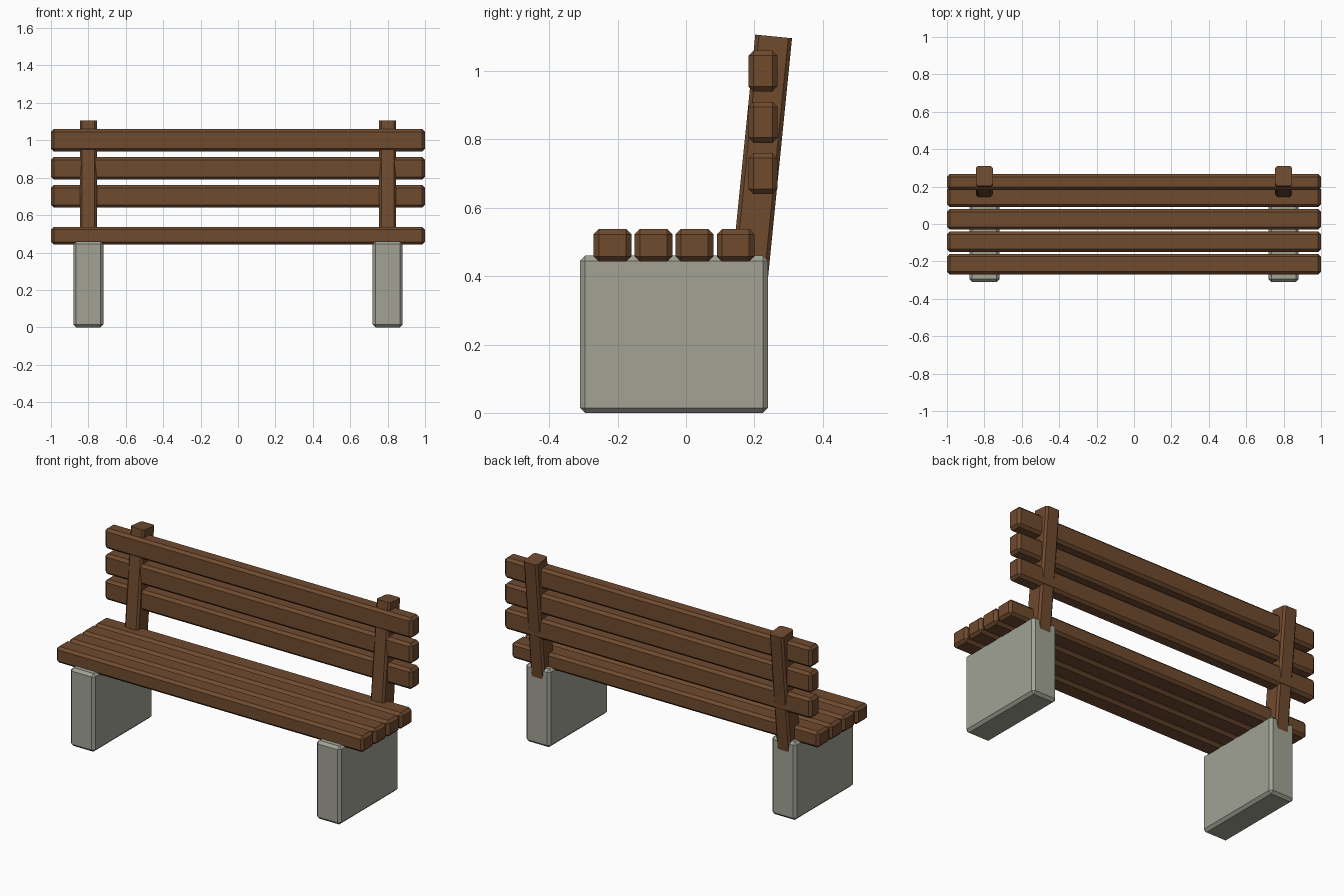
import bpy, bmesh
from mathutils import Matrix

if "Cube" in bpy.data.objects:
    bpy.data.objects.remove(bpy.data.objects["Cube"])


def material(name, rgb):
    m = bpy.data.materials.new(name)
    m.diffuse_color = (*rgb, 1)
    m.use_nodes = True
    m.node_tree.nodes["Principled BSDF"].inputs["Base Color"].default_value = m.diffuse_color
    return m


WOOD = material("brown wood", (0.16, 0.07, 0.028))
CONCRETE = material("grey concrete", (0.36, 0.365, 0.30))


def block(name, size, loc, mat, bevel=0.015, tilt=0.0, long_edges_only=False):
    """Chamfered box, optionally tilted about x."""
    bm = bmesh.new()
    bmesh.ops.create_cube(bm, size=1)
    bmesh.ops.scale(bm, vec=size, verts=bm.verts)
    edges = [e for e in bm.edges if not long_edges_only
             or abs(e.verts[0].co.z - e.verts[1].co.z) > 1e-4]
    bmesh.ops.bevel(bm, geom=edges, offset=bevel, segments=1,
                    profile=0.5, affect='EDGES')
    bmesh.ops.transform(bm, matrix=Matrix.Rotation(tilt, 4, 'X'), verts=bm.verts)
    bmesh.ops.recalc_face_normals(bm, faces=bm.faces)
    mesh = bpy.data.meshes.new(name)
    bm.to_mesh(mesh)
    bm.free()
    mesh.materials.append(mat)
    ob = bpy.data.objects.new(name, mesh)
    ob.location = loc
    bpy.context.collection.objects.link(ob)


# Concrete supports and leaning back posts
for side, x in (("left", -0.8), ("right", 0.8)):
    block(f"{side}_support", (0.16, 0.55, 0.46), (x, -0.035, 0.23), CONCRETE)
    block(f"{side}_back_post", (0.09, 0.108, 0.75), (x, 0.219, 0.728), WOOD,
          bevel=0.011, tilt=-0.1, long_edges_only=True)

# Seat slats
for i in range(4):
    block(f"seat_slat_{i + 1}", (2, 0.11, 0.095), (0, -0.215 + 0.12 * i, 0.49), WOOD)

# Backrest slats
for i in range(3):
    block(f"back_slat_{i + 1}", (2, 0.085, 0.12), (0, 0.225, 0.70 + 0.15 * i), WOOD)
